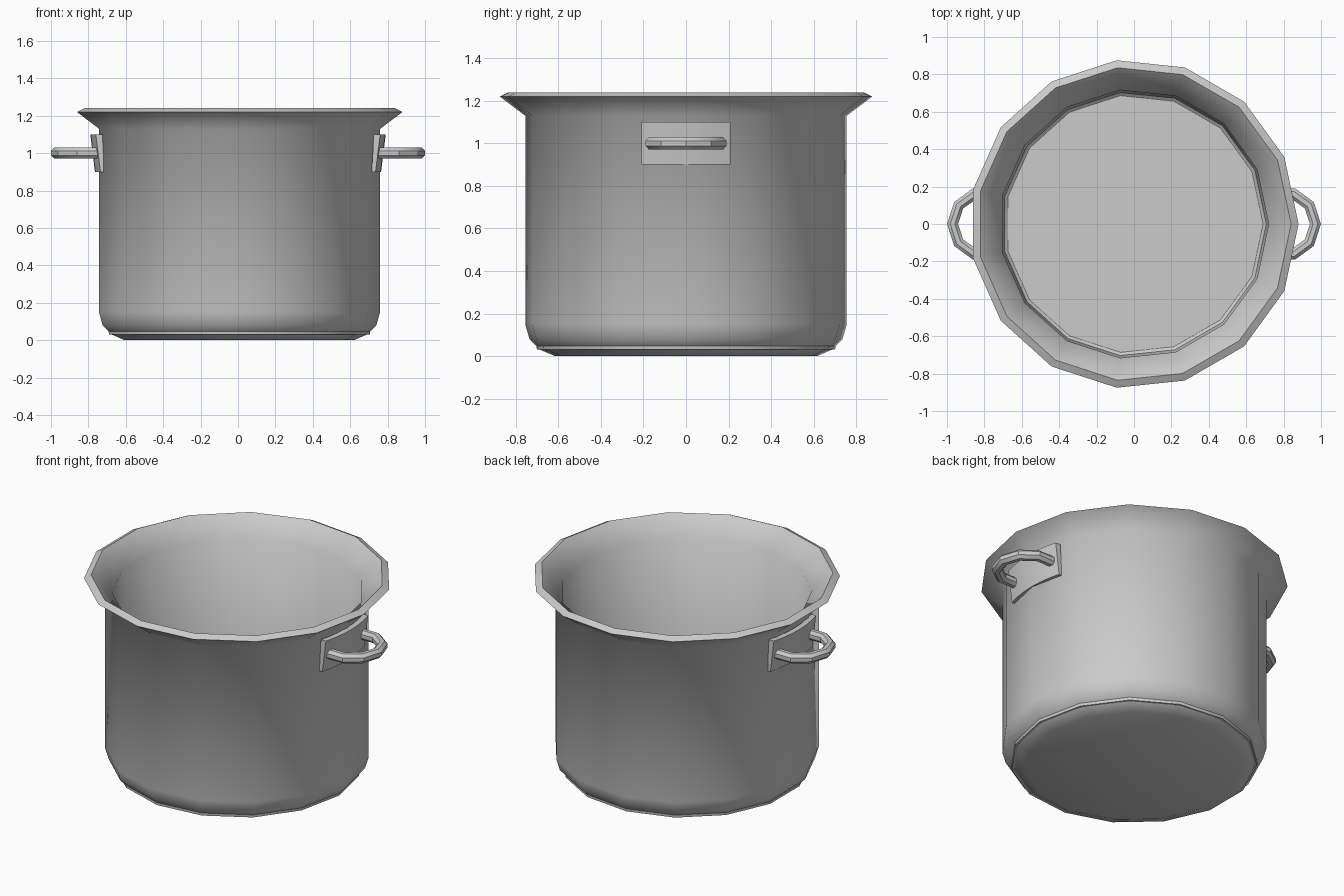
import bpy, bmesh
from math import sin, cos, pi, radians, sqrt

if "Cube" in bpy.data.objects:
    bpy.data.objects.remove(bpy.data.objects["Cube"])


def make_object(name, bm, angle):
    bmesh.ops.recalc_face_normals(bm, faces=bm.faces)
    mesh = bpy.data.meshes.new(name)
    bm.to_mesh(mesh)
    bm.free()
    ob = bpy.data.objects.new(name, mesh)
    bpy.context.collection.objects.link(ob)
    bpy.ops.object.select_all(action='DESELECT')
    ob.select_set(True)
    bpy.context.view_layer.objects.active = ob
    bpy.ops.object.shade_smooth_by_angle(angle=radians(angle))
    return ob


def bridge(bm, rings, closed=True):
    """Skin rings of vertices with quads and cap both ends."""
    vs = [[bm.verts.new(p) for p in r] for r in rings]
    n = len(rings[0])
    for a, b in zip(vs, vs[1:]):
        for i in range(n):
            j = (i + 1) % n
            bm.faces.new((a[i], a[j], b[j], b[i]))
    bm.faces.new(vs[0])
    bm.faces.new(vs[-1])


# Pot body: 15-sided lathe, outer base -> wall -> lip -> inner wall -> floor
SIDES = 15
profile = [(0.62, 0.0), (0.69, 0.03), (0.74, 0.08), (0.76, 0.15),
           (0.76, 1.13), (0.88, 1.22), (0.84, 1.24),
           (0.72, 1.13), (0.72, 0.15), (0.705, 0.03)]
bm = bmesh.new()
bridge(bm, [[(r * cos(2 * pi * i / SIDES), r * sin(2 * pi * i / SIDES), z)
             for i in range(SIDES)] for r, z in profile])
make_object("pot_body", bm, 60)


def handle(side, label):
    # Loop: octagonal tube along an arc of a ten-sided ring
    bm = bmesh.new()
    rings = []
    for k in range(-3, 4):
        a = k * radians(36)
        ring = []
        for i in range(8):
            t = 2 * pi * (i + 0.5) / 8
            r = 0.17 + 0.032 * cos(t)
            ring.append((side * (0.80 + r * cos(a)), r * sin(a), 1.0 + 0.032 * sin(t)))
        rings.append(ring)
    bridge(bm, rings)
    make_object("handle_loop_" + label, bm, 30)

    # Mounting plate: curved around the wall and leaning out at the top
    bm = bmesh.new()
    rings = []
    for k in range(-3, 4):
        y = 0.07 * k
        sag = 0.76 - sqrt(0.76 ** 2 - y * y)
        rings.append([(side * (x - sag), y, z) for x, z in
                      ((0.745, 0.90), (0.765, 0.90), (0.79, 1.10), (0.755, 1.10))])
    bridge(bm, rings)
    make_object("handle_plate_" + label, bm, 30)


for side, label in ((1, "right"), (-1, "left")):
    handle(side, label)
